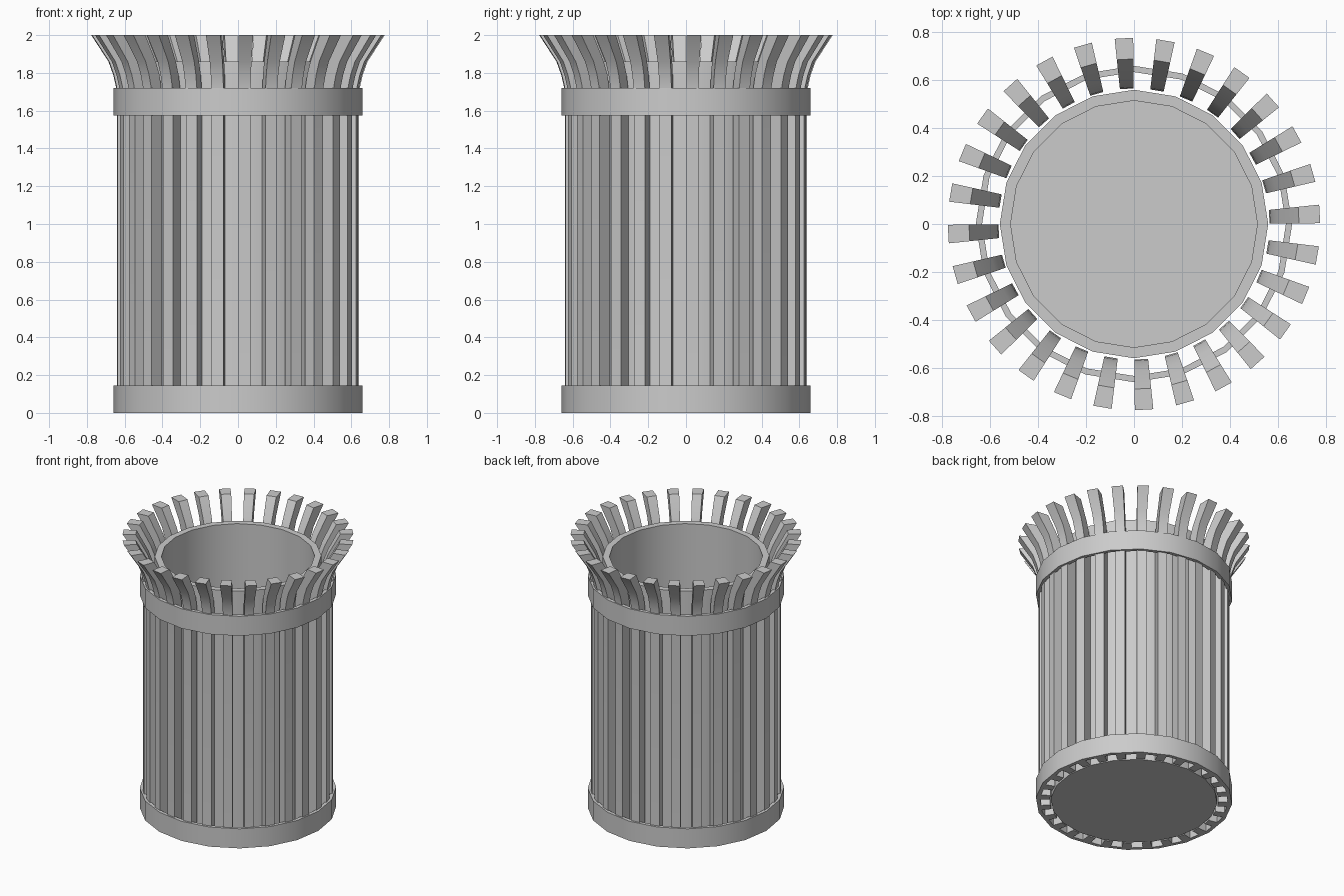
import bpy, bmesh, math

if "Cube" in bpy.data.objects:
    bpy.data.objects.remove(bpy.data.objects["Cube"])

SIDES = 20      # facets of liner and bands
SLATS = 28


def finish(name, bm, angle=30):
    bmesh.ops.recalc_face_normals(bm, faces=bm.faces)
    me = bpy.data.meshes.new(name)
    bm.to_mesh(me)
    bm.free()
    ob = bpy.data.objects.new(name, me)
    bpy.context.collection.objects.link(ob)
    bpy.ops.object.select_all(action='DESELECT')
    ob.select_set(True)
    bpy.context.view_layer.objects.active = ob
    bpy.ops.object.shade_smooth_by_angle(angle=math.radians(angle))
    return ob


def lathe(name, profile, closed):
    """Revolve (radius, z) points; an open profile gets end discs."""
    bm = bmesh.new()
    rings = []
    for r, z in profile:
        rings.append([bm.verts.new((r * math.cos(2 * math.pi * i / SIDES),
                                    r * math.sin(2 * math.pi * i / SIDES), z))
                      for i in range(SIDES)])
    pairs = list(zip(rings, rings[1:]))
    if closed:
        pairs.append((rings[-1], rings[0]))
    for a, b in pairs:
        for i in range(SIDES):
            j = (i + 1) % SIDES
            bm.faces.new((a[i], a[j], b[j], b[i]))
    if not closed:
        bm.faces.new(rings[0])
        bm.faces.new(rings[-1])
    return finish(name, bm)


# Inner bin: open cup with a thick wall and floor
lathe("liner", [(0.56, 0), (0.56, 1.86), (0.515, 1.86), (0.515, 0.045)], False)

# Two hoops holding the slats
for name, z in (("bottom_band", 0.0), ("top_band", 1.575)):
    lathe(name, [(0.66, z), (0.66, z + 0.145), (0.634, z + 0.145), (0.634, z)], True)

# Flared slats: side profile (inner radius, outer radius, height), wedge-shaped plan
PROFILE = [(0.565, 0.64, 0), (0.565, 0.64, 1.65), (0.57, 0.646, 1.73),
           (0.583, 0.66, 1.79), (0.61, 0.685, 1.86), (0.688, 0.776, 2.0)]
bm = bmesh.new()
for k in range(SLATS):
    a = math.radians(3.1) + 2 * math.pi * k / SLATS
    c, s = math.cos(a), math.sin(a)
    rings = []
    for ri, ro, z in PROFILE:
        pts = [(ri, -0.05 * ri), (ro, -0.05 * ro), (ro, 0.05 * ro), (ri, 0.05 * ri)]
        rings.append([bm.verts.new((x * c - y * s, x * s + y * c, z)) for x, y in pts])
    for lo, hi in zip(rings, rings[1:]):
        for i in range(4):
            j = (i + 1) % 4
            bm.faces.new((lo[i], lo[j], hi[j], hi[i]))
    bm.faces.new(rings[0])
    bm.faces.new(rings[-1])
finish("slats", bm)
